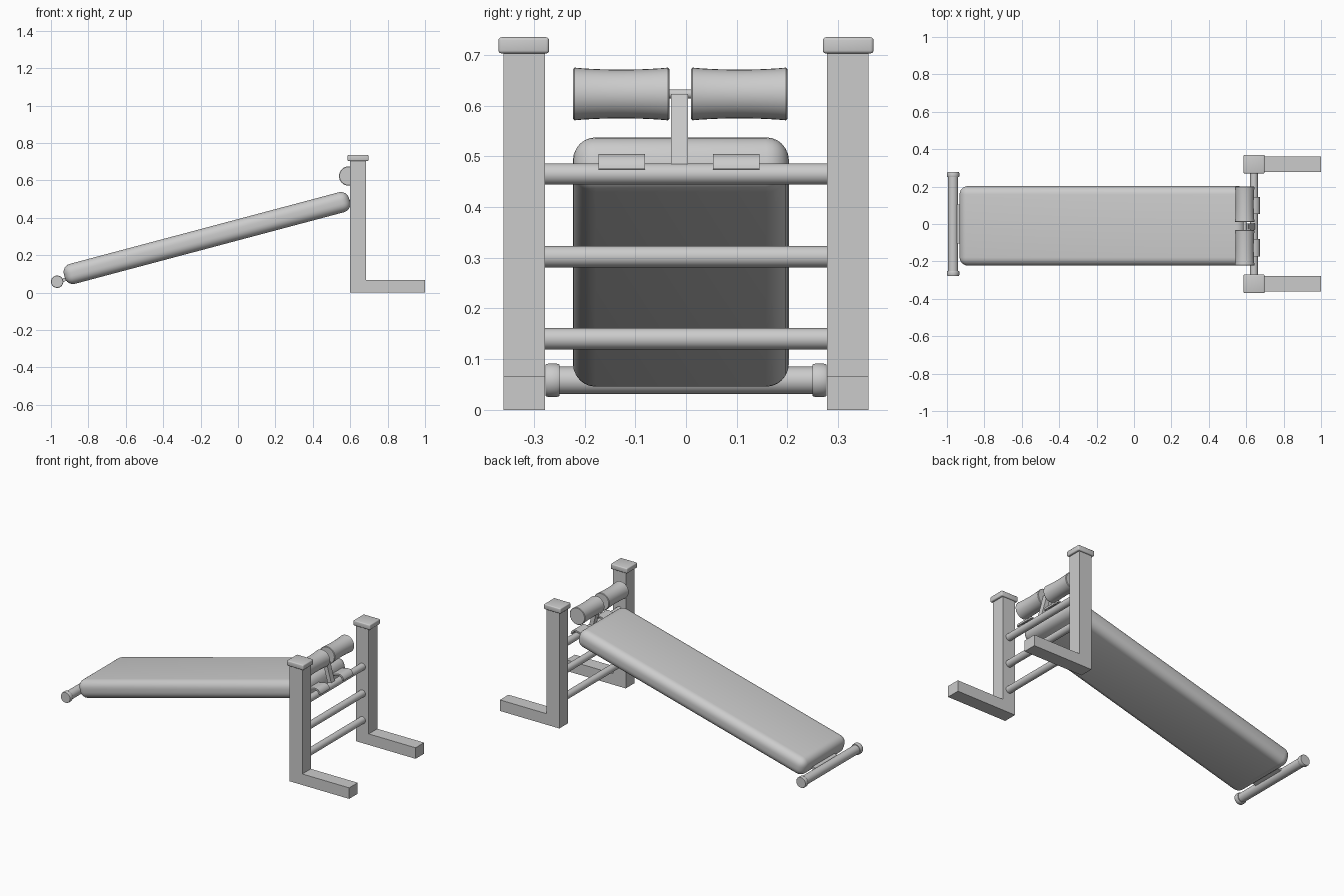
import bpy, bmesh, math
from mathutils import Matrix, Vector

cube = bpy.data.objects.get("Cube")
if cube:
    bpy.data.objects.remove(cube)

grey = bpy.data.materials.new("light grey")
grey.use_nodes = True
grey.diffuse_color = (0.6, 0.6, 0.6, 1)
grey.node_tree.nodes["Principled BSDF"].inputs["Base Color"].default_value = (0.6, 0.6, 0.6, 1)


def finish(name, bm, smooth=True):
    bmesh.ops.recalc_face_normals(bm, faces=bm.faces)
    mesh = bpy.data.meshes.new(name)
    bm.to_mesh(mesh)
    bm.free()
    mesh.materials.append(grey)
    obj = bpy.data.objects.new(name, mesh)
    bpy.context.collection.objects.link(obj)
    if smooth:
        bpy.ops.object.select_all(action="DESELECT")
        obj.select_set(True)
        bpy.context.view_layer.objects.active = obj
        bpy.ops.object.shade_smooth_by_angle(angle=math.radians(35))
    return obj


def box(name, center, size, tilt=0, bevel=0, segments=3):
    """Box tilted about the y axis, with optional rounded edges."""
    bm = bmesh.new()
    bmesh.ops.create_cube(bm, size=1, matrix=Matrix.Diagonal((*size, 1)))
    if bevel:
        bmesh.ops.bevel(bm, geom=bm.edges[:], offset=bevel, segments=segments,
                        profile=0.5, affect="EDGES")
    bm.transform(Matrix.Translation(center) @ Matrix.Rotation(tilt, 4, "Y"))
    return finish(name, bm, bevel > 0)


def extrude(name, profile, y0, y1, smooth=False):
    """Extrude an (x, z) outline along y."""
    bm = bmesh.new()
    face = bm.faces.new([bm.verts.new((x, y0, z)) for x, z in profile])
    new = bmesh.ops.extrude_face_region(bm, geom=[face])["geom"]
    verts = [v for v in new if isinstance(v, bmesh.types.BMVert)]
    bmesh.ops.translate(bm, verts=verts, vec=(0, y1 - y0, 0))
    return finish(name, bm, smooth)


def lathe(name, x, z, rings, steps=32):
    """Turn (y, radius) rings about an axis parallel to y."""
    bm = bmesh.new()
    loops = []
    for y, r in rings:
        angles = [2 * math.pi * i / steps for i in range(steps)]
        loops.append([bm.verts.new((x + r * math.cos(a), y, z + r * math.sin(a))) for a in angles])
    for a, b in zip(loops, loops[1:]):
        for i in range(steps):
            j = (i + 1) % steps
            bm.faces.new((a[i], a[j], b[j], b[i]))
    bm.faces.new(loops[0])
    bm.faces.new(loops[-1])
    return finish(name, bm)


# L-shaped uprights with feet, and their caps
frame = [(0.6, 0), (1, 0), (1, 0.067), (0.685, 0.067), (0.685, 0.71), (0.6, 0.71)]
for side, s in (("left", 1), ("right", -1)):
    extrude(side + "_upright_and_foot", frame, s * 0.278, s * 0.36)
    box(side + "_post_cap", (0.642, s * 0.32, 0.719), (0.112, 0.1, 0.032), bevel=0.006)

# Ladder rungs
RUNG_X = 0.642
for name, z in (("lower", 0.14), ("middle", 0.302), ("upper", 0.465)):
    lathe(name + "_rung", RUNG_X, z, [(-0.285, 0.021), (0.285, 0.021)])

# Sloping padded board
slope = math.radians(-14.9)
box("bench_pad", (-0.166, -0.01, 0.2915), (1.578, 0.426, 0.11), slope, 0.045, 6)

# Foot bar with end caps and the tab that joins it to the pad
BAR_X, BAR_Z = -0.967, 0.058
lathe("foot_bar", BAR_X, BAR_Z, [(-0.26, 0.027), (0.26, 0.027)])
for side, s in (("left", 1), ("right", -1)):
    lathe(side + "_bar_end", BAR_X, BAR_Z,
          [(s * 0.25, 0.031), (s * 0.255, 0.033), (s * 0.272, 0.033), (s * 0.277, 0.031)])
box("foot_bar_tab", (-0.925, 0, 0.07), (0.08, 0.21, 0.018), slope)

# Hooks that hang the board on the upper rung
def arc(radius):
    turns = [math.radians(115 - 11 * i) for i in range(11)]
    return [(RUNG_X + radius * math.cos(a), 0.472 + radius * math.sin(a)) for a in turns]

hook = [(0.56, 0.487)] + arc(0.033) + arc(0.023)[::-1] + [(0.56, 0.477)]
for side, y in (("left", 0.053), ("right", -0.173)):
    extrude(side + "_rung_hook", hook, y, y + 0.092, True)

# Roller support, axle and two waisted foam rollers
ROLL_X, ROLL_Z = 0.592, 0.623
low, high = Vector((0.638, 0, 0.475)), Vector((0.598, 0, 0.62))
lean = high - low
box("roller_support", (low + high) / 2 + Vector((0, -0.013, 0)), (0.025, 0.034, lean.length),
    math.atan2(lean.x, lean.z))
lathe("roller_axle", ROLL_X, ROLL_Z, [(-0.2, 0.009), (0.18, 0.009)], 16)
for side, y in (("left", 0.01), ("right", -0.223)):
    waist = [(y + 0.19 * t / 10, 0.048 + 0.004 * (t / 5 - 1) ** 2) for t in range(11)]
    rings = [(y, 0.049)] + [(max(y + 0.003, min(y + 0.187, p)), r) for p, r in waist] + [(y + 0.19, 0.049)]
    lathe(side + "_foam_roller", ROLL_X, ROLL_Z, rings)
